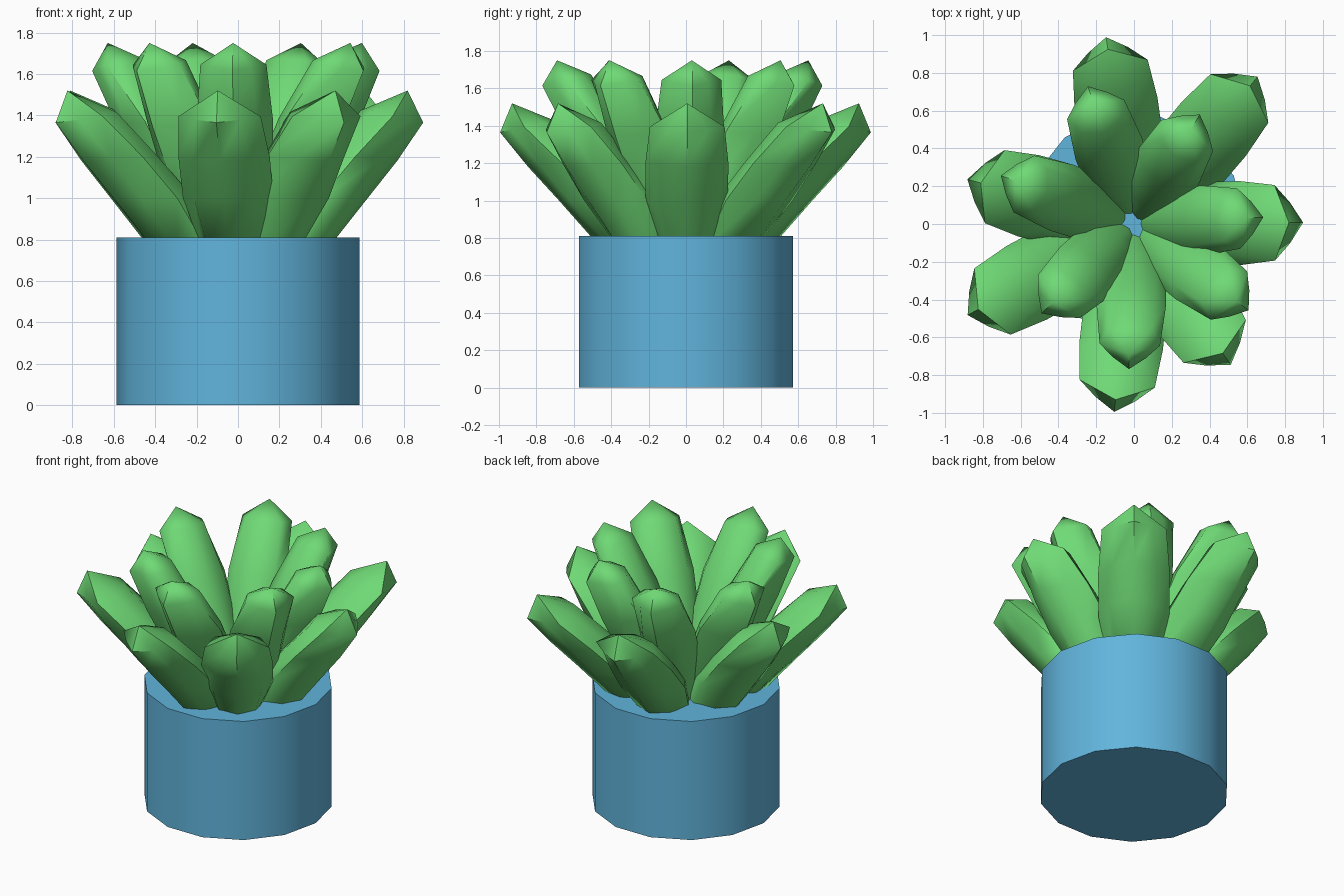
import bpy, bmesh, math
from math import sin, cos, radians, pi

if "Cube" in bpy.data.objects:
    bpy.data.objects.remove(bpy.data.objects["Cube"])


def material(name, rgb):
    m = bpy.data.materials.new(name)
    m.diffuse_color = (*rgb, 1)
    m.use_nodes = True
    m.node_tree.nodes["Principled BSDF"].inputs["Base Color"].default_value = m.diffuse_color
    return m


green = material("leaf green", (0.16, 0.70, 0.18))
blue = material("pot blue", (0.12, 0.46, 0.72))


def finish(bm, name, mat, angle):
    bmesh.ops.recalc_face_normals(bm, faces=bm.faces)
    me = bpy.data.meshes.new(name)
    bm.to_mesh(me)
    bm.free()
    me.materials.append(mat)
    ob = bpy.data.objects.new(name, me)
    bpy.context.collection.objects.link(ob)
    bpy.ops.object.select_all(action='DESELECT')
    ob.select_set(True)
    bpy.context.view_layer.objects.active = ob
    bpy.ops.object.shade_smooth_by_angle(angle=radians(angle))
    return ob


def loft(bm, rings):
    for a, b in zip(rings, rings[1:]):
        n = len(a)
        for i in range(n):
            j = (i + 1) % n
            bm.faces.new((a[i], a[j], b[j], b[i]))


# Pot: solid 14-sided cylinder
bm = bmesh.new()
pot = [[bm.verts.new((0.587 * cos(2 * pi * i / 14), 0.587 * sin(2 * pi * i / 14), z))
        for i in range(14)] for z in (0, 0.81)]
loft(bm, pot)
bm.faces.new(pot[0])
bm.faces.new(pot[1])
finish(bm, "pot", blue, 40)


# Leaf: eight-sided sections (z, radius of the side corners, depth outward,
# depth inward, half width, outer corner fullness, outward droop) and a blunt tip
def leaf(name, sections, apex, reach, angle):
    bm = bmesh.new()
    ca, sa = cos(radians(angle)), sin(radians(angle))
    k = reach / apex[0]

    def vert(r, t, z):
        return bm.verts.new((r * ca - t * sa, r * sa + t * ca, z))

    rings = []
    for z, c, d_out, d_in, width, full, droop in sections:
        ring = []
        for i in range(8):
            u, v = cos(i * pi / 4), sin(i * pi / 4)
            if i in (1, 7):
                u, v = full, math.copysign(full, v)
            depth = d_out if u > 0 else d_in
            ring.append(vert(c * k + depth * u, width * v, z - droop * u))
        rings.append(ring)
    loft(bm, rings)
    bm.faces.new(rings[0])
    tip = vert(reach, 0, apex[1])
    top = rings[-1]
    for i in range(8):
        bm.faces.new((top[i], top[(i + 1) % 8], tip))
    finish(bm, name, green, 52)


outer = [(0.74, 0.24, 0.21, 0.19, 0.145, 0.70, 0),
         (1.00, 0.45, 0.23, 0.18, 0.220, 0.68, 0),
         (1.20, 0.640, 0.205, 0.15, 0.222, 0.62, 0.02),
         (1.395, 0.845, 0.15, 0.15, 0.200, 0.54, 0.03)]
inner = [(0.74, 0.13, 0.14, 0.10, 0.115, 0.70, 0),
         (1.05, 0.25, 0.21, 0.12, 0.178, 0.68, 0),
         (1.37, 0.41, 0.21, 0.10, 0.185, 0.62, 0.025),
         (1.645, 0.62, 0.13, 0.13, 0.160, 0.54, 0.03)]

# Two whorls of seven leaves: (direction, tip distance)
outer_tips = [(0.5, 0.82), (50, 0.955), (98.5, 0.935), (165, 0.84),
              (208.7, 0.94), (264, 0.935), (304.5, 0.83)]
inner_tips = [(3, 0.60), (59, 0.59), (108.5, 0.69), (160, 0.67),
              (224, 0.595), (268, 0.69), (323, 0.68)]
for i, (a, r) in enumerate(outer_tips):
    leaf(f"outer_leaf_{i + 1}", outer, (0.93, 1.52), r, a)
for i, (a, r) in enumerate(inner_tips):
    leaf(f"inner_leaf_{i + 1}", inner, (0.67, 1.75), r, a)
